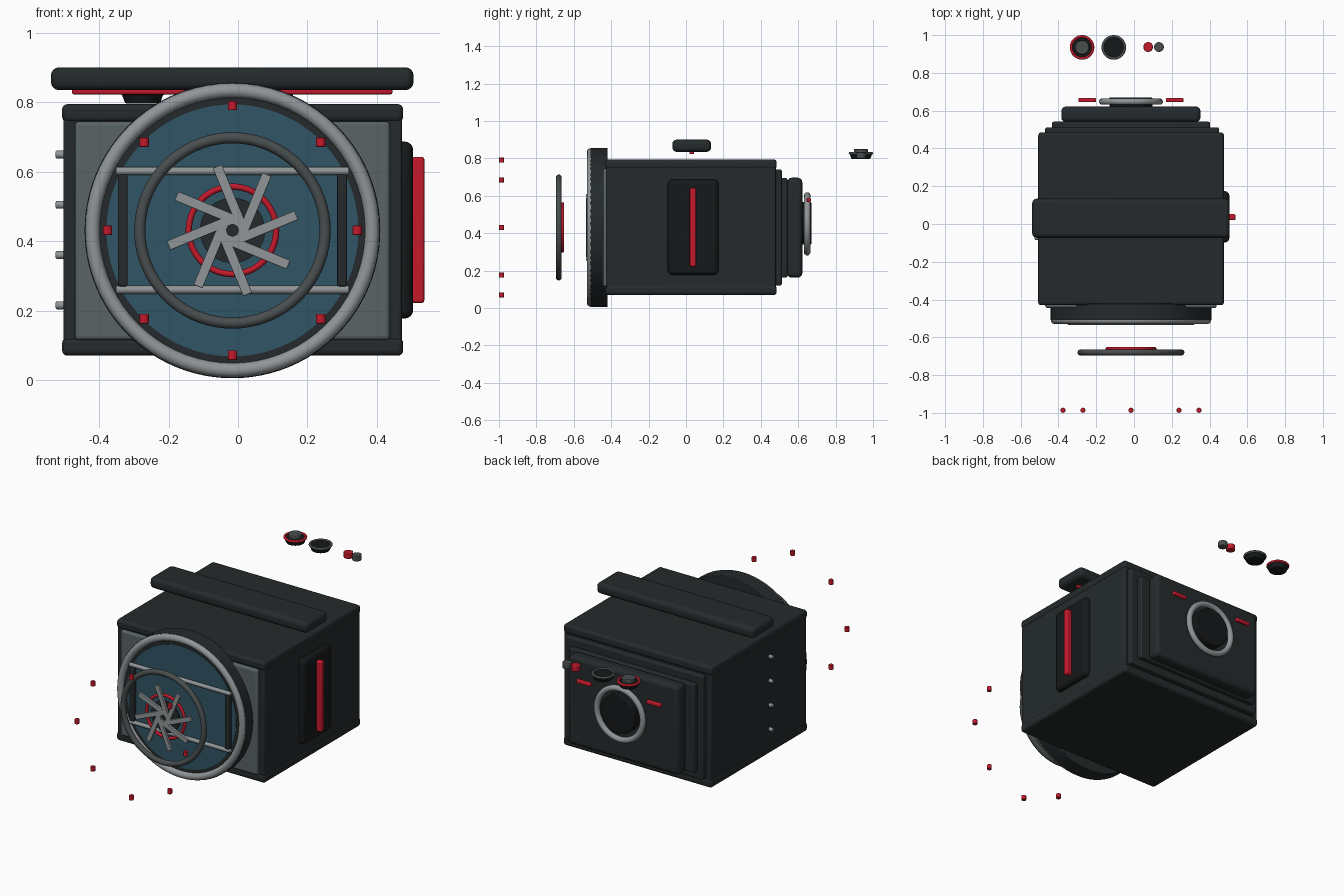
import bpy
from math import pi, sin, cos, radians
from mathutils import Matrix, Vector

if "Cube" in bpy.data.objects:
    bpy.data.objects.remove(bpy.data.objects["Cube"])

CX, LZ = -0.016, 0.431   # centre line of the body, height of the front ring


def mat(name, r, g, b):
    m = bpy.data.materials.new(name)
    m.diffuse_color = (r, g, b, 1)
    m.use_nodes = True
    m.node_tree.nodes["Principled BSDF"].inputs["Base Color"].default_value = m.diffuse_color
    return m


DARK = mat("dark_shell", 0.018, 0.023, 0.025)
BLACK = mat("black_panel", 0.008, 0.009, 0.01)
RED = mat("red_accent", 0.55, 0.01, 0.025)
TEAL = mat("teal_glass", 0.03, 0.09, 0.13)
PANEL = mat("grey_panel", 0.1, 0.125, 0.13)
STEEL = mat("steel", 0.28, 0.3, 0.31)
IRON = mat("iron", 0.065, 0.075, 0.076)


def finish(name, m, bevel=0, segments=4):
    o = bpy.context.object
    o.name = name
    o.data.materials.append(m)
    if bevel:
        b = o.modifiers.new("bevel", 'BEVEL')
        b.width, b.segments = bevel, segments
        b.limit_method = 'ANGLE'
    bpy.ops.object.shade_smooth_by_angle(angle=radians(35))
    return o


def box(name, m, x, y, z, bevel=0.0):
    """Box from (min, max) pairs."""
    bpy.ops.mesh.primitive_cube_add(size=1)
    o = bpy.context.object
    lo, hi = Vector((x[0], y[0], z[0])), Vector((x[1], y[1], z[1]))
    o.data.transform(Matrix.Translation((lo + hi) / 2) @ Matrix.Diagonal((*(hi - lo), 1)))
    return finish(name, m, bevel)


ROT = {'x': (0, pi / 2, 0), 'y': (pi / 2, 0, 0), 'z': (0, 0, 0)}


def cyl(name, m, loc, r, depth, axis='z', bevel=0.0, verts=64):
    bpy.ops.mesh.primitive_cylinder_add(vertices=verts, radius=r, depth=depth,
                                        location=loc, rotation=ROT[axis])
    return finish(name, m, bevel, 2)


def ring(name, m, loc, major, minor, axis='y'):
    bpy.ops.mesh.primitive_torus_add(major_segments=72, minor_segments=14, major_radius=major,
                                     minor_radius=minor, location=loc, rotation=ROT[axis])
    return finish(name, m)


# Main body with top and bottom plates
box("body_core", DARK, (-0.503, 0.472), (-0.425, 0.48), (0.09, 0.775), 0.008)
box("bottom_plate", DARK, (-0.507, 0.476), (-0.43, 0.485), (0.07, 0.122), 0.016)
box("top_plate", DARK, (-0.507, 0.476), (-0.43, 0.485), (0.743, 0.795), 0.016)
box("front_panel", PANEL, (-0.47, 0.438), (-0.445, -0.41), (0.115, 0.745), 0.012)

# Stepped back plates
box("back_step_outer", DARK, (-0.47, 0.45), (0.47, 0.512), (0.12, 0.742), 0.01)
box("back_step_inner", DARK, (-0.434, 0.402), (0.5, 0.542), (0.163, 0.695), 0.01)
box("back_block", DARK, (-0.385, 0.352), (0.54, 0.622), (0.163, 0.697), 0.025)
ring("back_ring", STEEL, (CX, 0.648, 0.45), 0.152, 0.017)
cyl("back_eyepiece", BLACK, (CX, 0.642, 0.453), 0.114, 0.056, 'y', 0.005)
for s in (-1, 1):
    x = CX + s * 0.232
    box("back_red_bar", RED, (x - 0.047, x + 0.047), (0.645, 0.667), (0.567, 0.589), 0.006)

# Front ring housing and glass
cyl("ring_housing", DARK, (CX, -0.465, LZ), 0.426, 0.09, 'y', 0.004, 96)
ring("ring_rim", STEEL, (CX, -0.509, LZ), 0.403, 0.021)
cyl("glass_disc", TEAL, (CX, -0.508, LZ), 0.363, 0.008, 'y', 0, 96)

# Frame over the glass
for z in (0.26, 0.602):
    cyl("frame_rod", STEEL, (CX, -0.522, z), 0.012, 0.672, 'x', 0.003, 20)
for s in (-1, 1):
    x = CX + s * 0.316
    box("frame_post", DARK, (x - 0.014, x + 0.014), (-0.535, -0.507), (0.27, 0.592), 0.005)

# Floating shutter assembly
ring("shutter_ring", IRON, (CX, -0.68, LZ), 0.267, 0.016)
ring("shutter_red_ring", RED, (CX, -0.66, LZ), 0.126, 0.009)
cyl("shutter_core", DARK, (CX, -0.662, LZ), 0.094, 0.01, 'y')
for i in range(8):
    a = radians(22.5 + 45 * i)
    d, n = Vector((cos(a), 0, sin(a))), Vector((sin(a), 0, -cos(a)))
    o = box("shutter_blade", STEEL, (-0.1, 0.1), (-0.008, 0.008), (-0.014, 0.014), 0.003)
    o.location = Vector((CX, -0.681, LZ)) + d * 0.087 + n * 0.03
    o.rotation_euler = (0, -a, 0)

# Eight floating pegs in front
for i in range(8):
    a = i * pi / 4
    cyl("front_peg", RED, (CX + 0.36 * cos(a), -0.986, LZ + 0.36 * sin(a)),
        0.0135, 0.027, 'z', 0.002, 24)

# Top bar with red underline
box("top_bar", DARK, (-0.539, 0.506), (-0.073, 0.134), (0.835, 0.901), 0.024)
box("top_bar_strip", RED, (-0.478, 0.445), (0.018, 0.044), (0.823, 0.845), 0.006)

# Right grip panel and left rivets
box("grip_panel", BLACK, (0.44, 0.505), (-0.098, 0.174), (0.177, 0.687), 0.025)
box("grip_red_strip", RED, (0.49, 0.537), (0.02, 0.053), (0.222, 0.643), 0.008)
for i in range(4):
    cyl("side_rivet", STEEL, (-0.513, -0.073, 0.215 + 0.145 * i), 0.0115, 0.025, 'x', 0.004, 24)

# Floating dials and buttons behind
for name, x, m in (("red_dial", -0.275, RED), ("grey_dial", -0.107, IRON)):
    bpy.ops.mesh.primitive_cone_add(vertices=48, radius1=0.05, radius2=0.062, depth=0.032,
                                    location=(x, 0.935, 0.813))
    finish(name + "_base", BLACK, 0.003, 2)
    ring(name + "_ring", m, (x, 0.935, 0.828), 0.058, 0.007, 'z')
cyl("red_dial_cap", IRON, (-0.275, 0.935, 0.838), 0.037, 0.026, 'z', 0.004)
cyl("red_button", RED, (0.075, 0.937, 0.816), 0.026, 0.034, 'z', 0.004, 32)
cyl("grey_button", IRON, (0.132, 0.937, 0.816), 0.026, 0.034, 'z', 0.004, 32)
